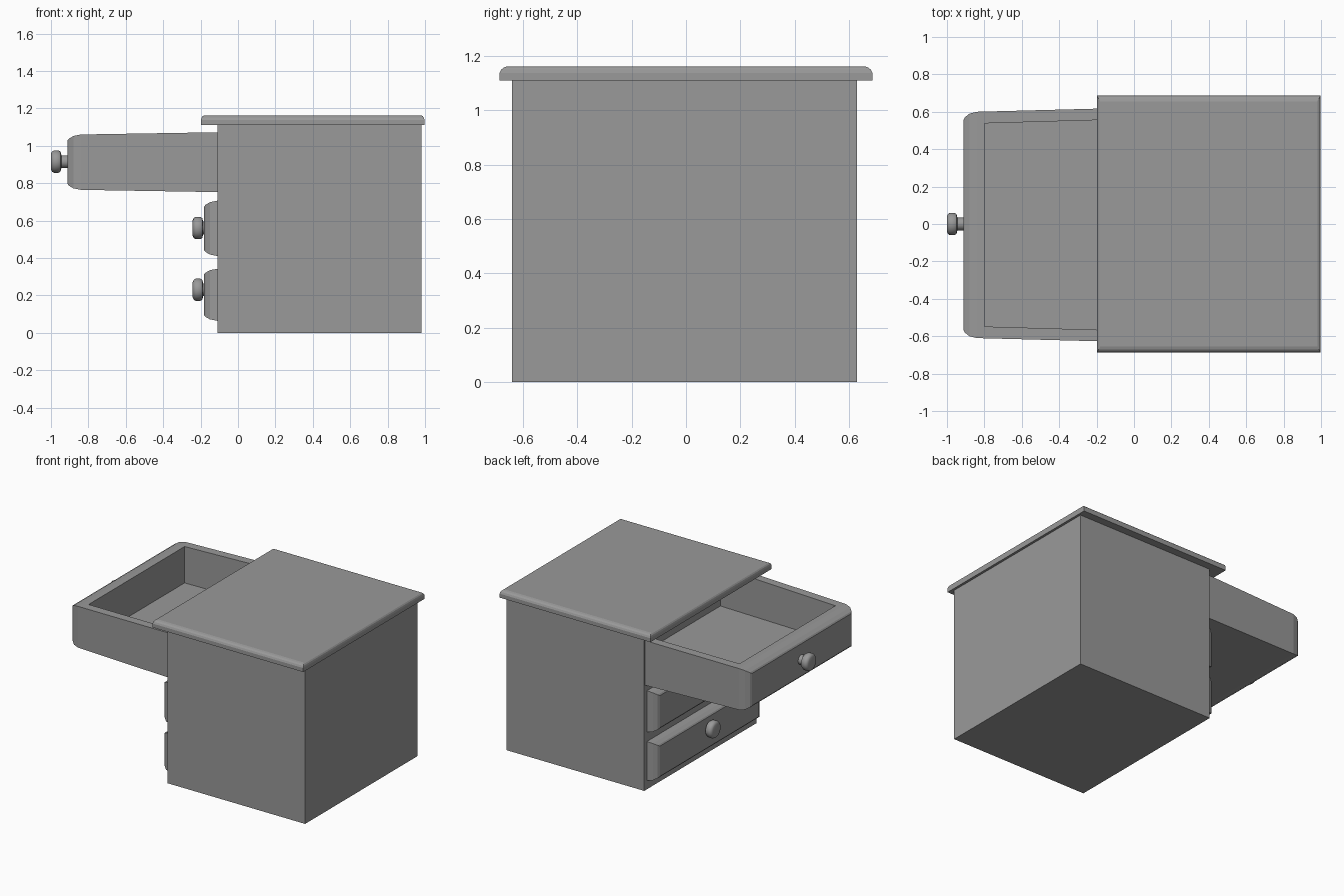
import bpy, bmesh, math
from mathutils import Vector

cube = bpy.data.objects.get("Cube")
if cube:
    bpy.data.objects.remove(cube, do_unlink=True)

grey = bpy.data.materials.new("plain_grey")
grey.use_nodes = True
COLOUR = (0.32, 0.32, 0.32, 1)
grey.diffuse_color = COLOUR
grey.node_tree.nodes["Principled BSDF"].inputs["Base Color"].default_value = COLOUR

YC = -0.005  # cabinet centre line


def loft(name, rings):
    """Closed solid through a list of rings of points."""
    bm = bmesh.new()
    loops = [[bm.verts.new(p) for p in ring] for ring in rings]
    n = len(loops[0])
    for a, b in zip(loops, loops[1:]):
        for i in range(n):
            j = (i + 1) % n
            bm.faces.new((a[i], a[j], b[j], b[i]))
    bm.faces.new(loops[0])
    bm.faces.new(loops[-1])
    bmesh.ops.recalc_face_normals(bm, faces=bm.faces)
    mesh = bpy.data.meshes.new(name)
    bm.to_mesh(mesh)
    bm.free()
    mesh.materials.append(grey)
    obj = bpy.data.objects.new(name, mesh)
    bpy.context.collection.objects.link(obj)
    return obj


def upright(x, half, z0, z1):
    """Rectangle facing along x."""
    return [(x, YC - half, z0), (x, YC + half, z0), (x, YC + half, z1), (x, YC - half, z1)]


def flat(x0, x1, half, z, yc=0.0):
    """Rectangle facing up."""
    return [(x0, yc - half, z), (x1, yc - half, z), (x1, yc + half, z), (x0, yc + half, z)]


def cut(obj, cutter):
    mod = obj.modifiers.new("cut", "BOOLEAN")
    mod.operation = "DIFFERENCE"
    mod.solver = "EXACT"
    mod.object = cutter
    bpy.context.view_layer.update()
    mesh = bpy.data.meshes.new_from_object(obj.evaluated_get(bpy.context.evaluated_depsgraph_get()))
    obj.modifiers.clear()
    obj.data = mesh
    bpy.data.objects.remove(cutter, do_unlink=True)


def drawer(name, shift, zc, scale):
    """Tapered tray with a rounded front; half heights grow to the back."""
    stations = [(-0.912, 0.56, 0.115), (-0.905, 0.575, 0.125), (-0.88, 0.595, 0.14),
                (-0.84, 0.605, 0.148), (-0.11, 0.624, 0.16), (0.23, 0.624, 0.16)]
    tray = loft(name, [upright(x + shift, h, zc - v * scale, zc + v * scale) for x, h, v in stations])
    # tray hollow, slightly wider at the back
    x0, x1 = -0.8 + shift, 0.13 + shift
    ring = [(x0, YC - 0.543), (x1, YC - 0.57), (x1, YC + 0.57), (x0, YC + 0.543)]
    hollow = loft("hollow", [[(x, y, z) for x, y in ring]
                             for z in (zc - 0.112 * scale, zc + 0.25 * scale)])
    cut(tray, hollow)


def knob(name, x, z):
    """Turned knob pointing to -x, front of the head at x."""
    profile = [(0, 0.042), (0.005, 0.053), (0.016, 0.06), (0.04, 0.06), (0.051, 0.053),
               (0.056, 0.034), (0.1, 0.034)]
    n = 24
    obj = loft(name, [[(x + d, r * math.cos(i * math.tau / n), z + r * math.sin(i * math.tau / n))
                       for i in range(n)] for d, r in profile])
    bpy.ops.object.select_all(action="DESELECT")
    obj.select_set(True)
    bpy.context.view_layer.objects.active = obj
    bpy.ops.object.shade_smooth_by_angle(angle=math.radians(35))


# Cabinet body with a slot for each drawer
body = loft("cabinet_body", [flat(-0.11, 0.98, 0.635, z, YC) for z in (0, 1.112)])
for half, z0, z1 in ((0.624, 0.752, 1.072), (0.605, 0.41, 0.706), (0.605, 0.064, 0.342)):
    cut(body, loft("slot", [upright(x, half, z0, z1) for x in (-0.3, 0.965)]))

# Overhanging top with a rounded upper edge
loft("table_top", [flat(-0.198 + ix, 0.997 - ix, 0.686 - iy, z) for ix, iy, z in
                   ((0, 0, 1.11), (0, 0, 1.138), (0.003, 0.006, 1.15),
                    (0.009, 0.016, 1.158), (0.017, 0.03, 1.162))])

# Drawers, the top one pulled out
drawer("top_drawer", 0, 0.912, 1)
drawer("middle_drawer", 0.73, 0.558, 1)
drawer("bottom_drawer", 0.73, 0.203, 0.94)

# Knobs
knob("top_knob", -1.0, 0.915)
knob("middle_knob", -0.242, 0.56)
knob("bottom_knob", -0.242, 0.23)
